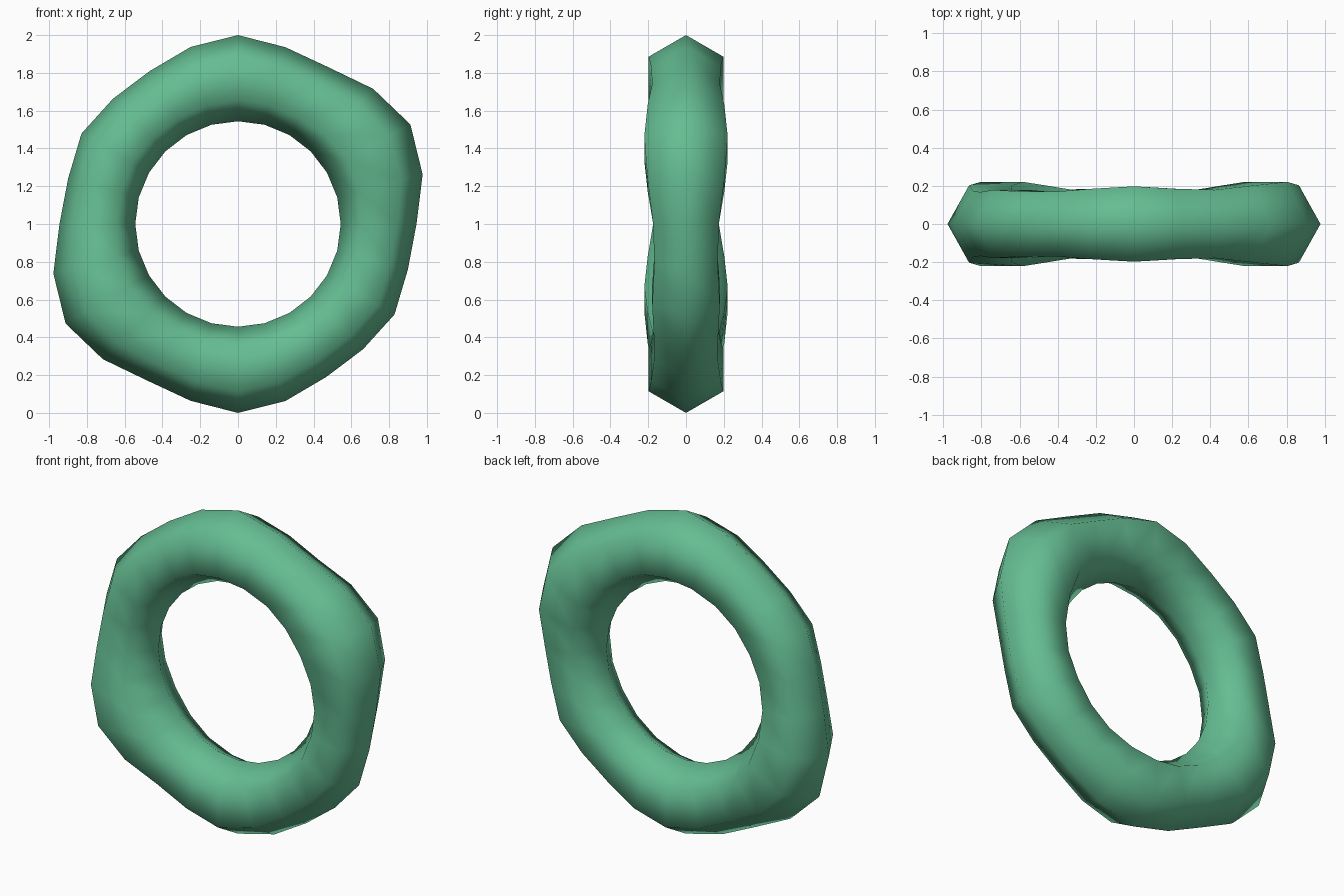
import bpy, bmesh
from math import sin, cos, radians

if "Cube" in bpy.data.objects:
    bpy.data.objects.remove(bpy.data.objects["Cube"])

# Uneven ring: round hole, six-sided tube whose thickness varies around the ring
HOLE = 0.544
# outer radius every 15 degrees clockwise from the top, repeated for the second half
OUTER = [1.0, 0.969, 0.958, 1.012, 1.054, 1.012, 0.945,
         0.931, 0.957, 0.937, 0.935, 0.970]
SEGS, SIDES = 24, 6

bm = bmesh.new()
rings = []
for i in range(SEGS):
    a = radians(15 * i)
    tube = (OUTER[i % 12] - HOLE) / 2
    ring = []
    for j in range(SIDES):
        b = radians(60 * j)
        r = HOLE + tube + tube * cos(b)
        ring.append(bm.verts.new((r * sin(a), tube * sin(b), 1 + r * cos(a))))
    rings.append(ring)

# Skin between neighbouring cross-sections
for i in range(SEGS):
    p, q = rings[i], rings[(i + 1) % SEGS]
    for j in range(SIDES):
        k = (j + 1) % SIDES
        bm.faces.new((p[j], p[k], q[k], q[j])).smooth = True
bmesh.ops.recalc_face_normals(bm, faces=bm.faces)

mesh = bpy.data.meshes.new("ring")
bm.to_mesh(mesh)
bm.free()
ring_obj = bpy.data.objects.new("ring", mesh)
bpy.context.collection.objects.link(ring_obj)

# Green material
mat = bpy.data.materials.new("green")
mat.diffuse_color = (0.13, 0.51, 0.29, 1)
mat.use_nodes = True
mat.node_tree.nodes["Principled BSDF"].inputs["Base Color"].default_value = mat.diffuse_color
mesh.materials.append(mat)
